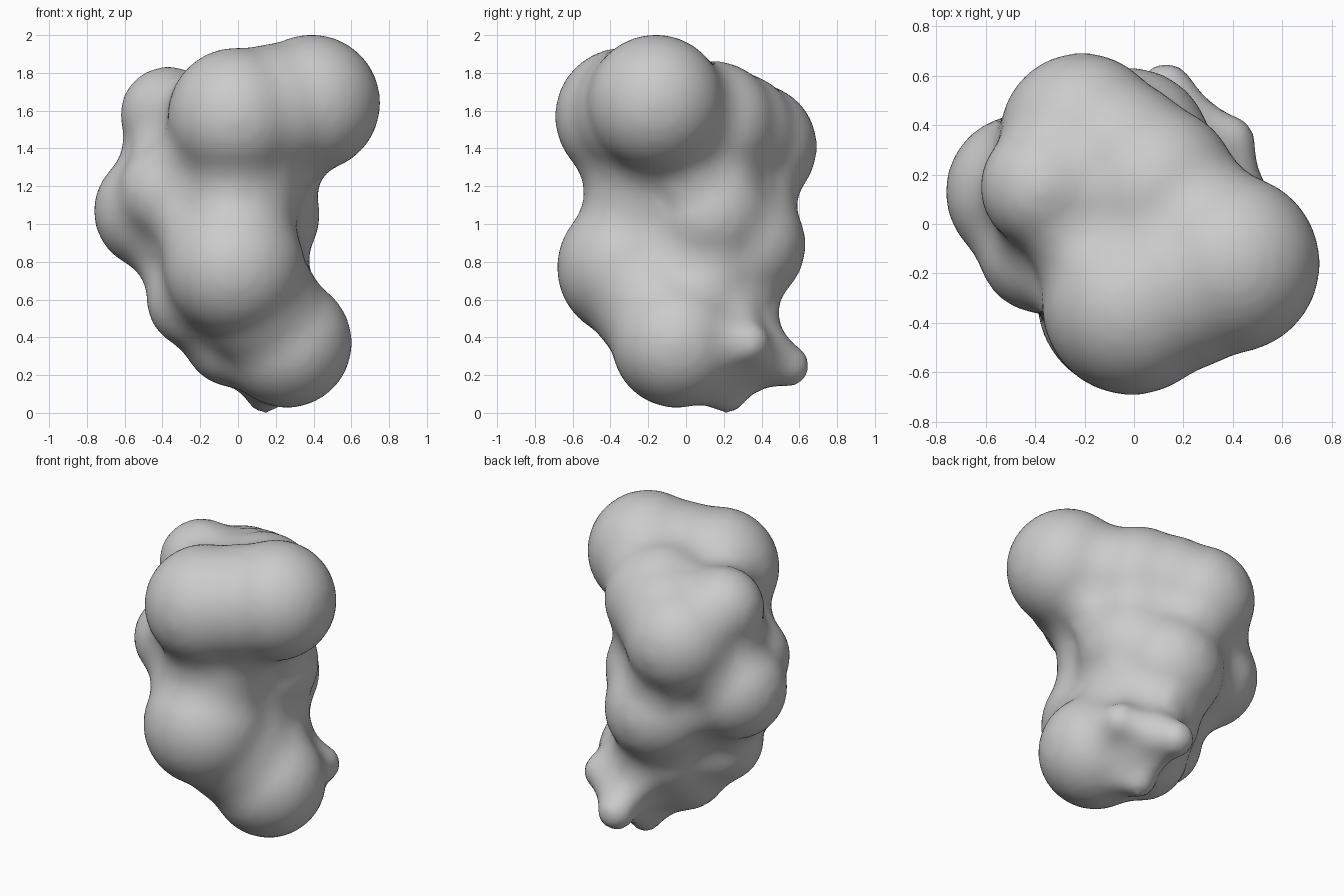
import bpy, bmesh
from mathutils import Matrix

cube = bpy.data.objects.get("Cube")
if cube:
    bpy.data.objects.remove(cube, do_unlink=True)

FILLET = 0.17       # radius of the soft valleys between lobes
SMOOTH_LOSS = 0.005  # thickness lost to smoothing

# Each lobe: x, y, z, radius
LOBES = [
    (0.39, -0.16, 1.64, 0.36),   # upper left
    (-0.01, -0.33, 1.57, 0.36),  # upper front
    (0.19, -0.24, 1.60, 0.35),   # bridge between them
    (-0.02, -0.31, 0.77, 0.37),  # middle front
    (0.00, -0.20, 1.15, 0.33),   # front waist
    (0.26, -0.05, 0.37, 0.34),   # lower left
    (0.10, -0.17, 0.58, 0.33),   # bridge to lower left
    (-0.37, 0.15, 1.58, 0.25),   # upper right
    (-0.37, -0.10, 1.17, 0.26),  # right flank
    (-0.45, 0.13, 1.07, 0.31),   # middle right
    (-0.21, 0.36, 1.41, 0.33),   # upper back
    (-0.06, 0.26, 1.48, 0.32),   # upper back bridge
    (-0.22, -0.04, 0.60, 0.26),  # lower right
    (-0.02, 0.30, 0.89, 0.33),   # middle back
    (-0.02, 0.05, 0.41, 0.27),   # underside
    (0.10, 0.12, 1.05, 0.33),    # core
    (0.08, 0.14, 1.52, 0.34),    # upper core
    (0.06, 0.12, 0.75, 0.31),    # lower core
    (0.00, 0.20, 0.56, 0.26),
    (0.17, 0.25, 0.29, 0.18),    # root of the small knobs
    (0.18, 0.41, 0.31, 0.15),
    (0.14, 0.22, 0.09, 0.09),    # bottom knob
    (0.13, 0.54, 0.25, 0.11),    # back knob
    (0.38, 0.33, 0.37, 0.11),    # side knob
]

# Swollen lobes, merged and then shrunk back so the valleys become fillets
bm = bmesh.new()
for x, y, z, r in LOBES:
    bmesh.ops.create_icosphere(bm, subdivisions=4, radius=r + FILLET,
                               matrix=Matrix.Translation((x, y, z)))
mesh = bpy.data.meshes.new("lobed_body")
bm.to_mesh(mesh)
bm.free()
body = bpy.data.objects.new("lobed_body", mesh)
bpy.context.collection.objects.link(body)


def remesh(size):
    mod = body.modifiers.new("merge", 'REMESH')
    mod.mode = 'VOXEL'
    mod.voxel_size = size
    mod.use_smooth_shade = True


def smooth(count):
    mod = body.modifiers.new("soften", 'SMOOTH')
    mod.factor = 0.5
    mod.iterations = count


remesh(0.03)
smooth(2)
shrink = body.modifiers.new("shrink", 'DISPLACE')
shrink.strength = SMOOTH_LOSS - FILLET
shrink.mid_level = 0.0
remesh(0.03)
smooth(6)

# Plain grey finish
grey = bpy.data.materials.new("light_grey")
grey.use_nodes = True
colour = (0.6, 0.6, 0.6, 1)
grey.diffuse_color = colour
grey.node_tree.nodes["Principled BSDF"].inputs["Base Color"].default_value = colour
mesh.materials.append(grey)
